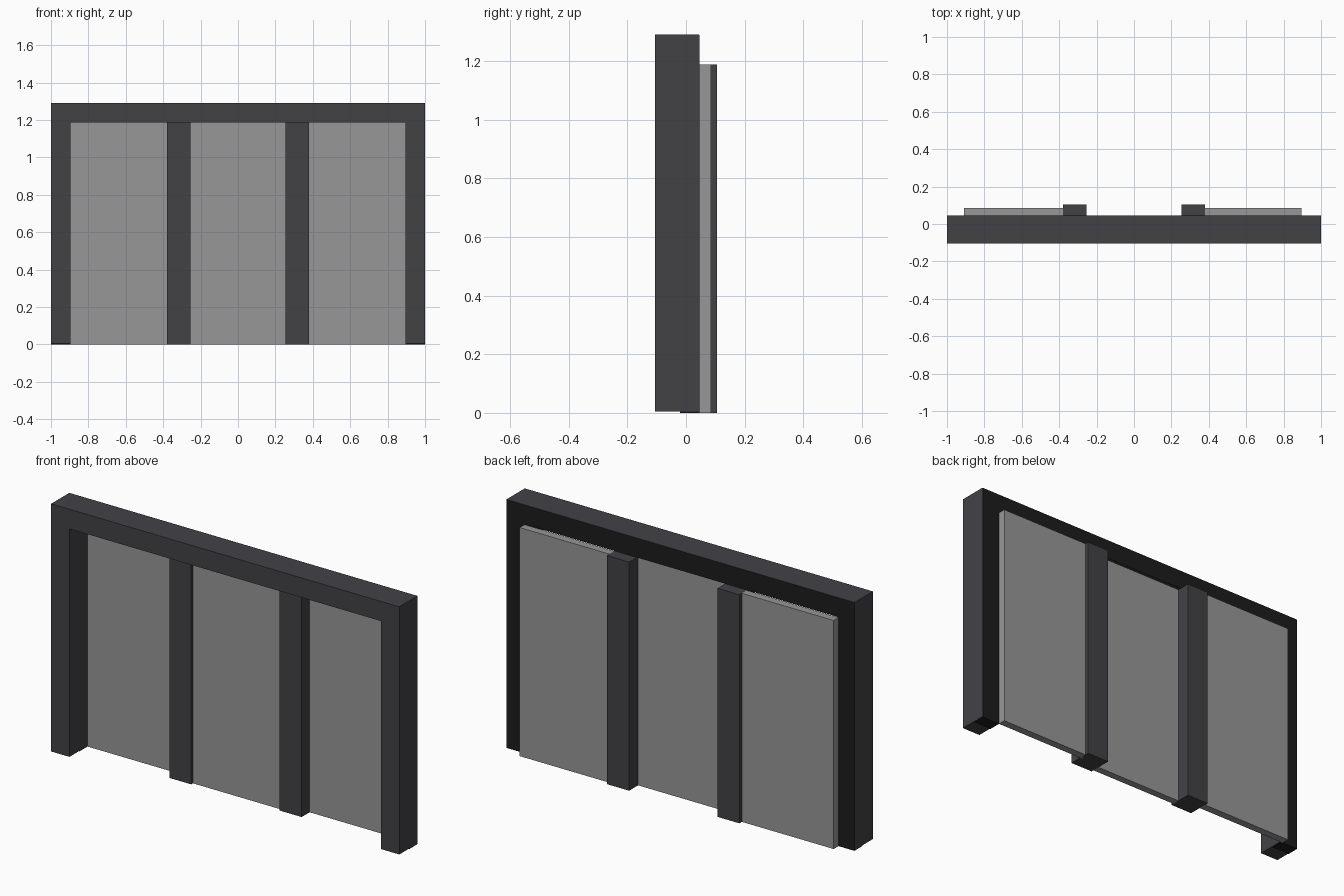
import bpy, bmesh

if "Cube" in bpy.data.objects:
    bpy.data.objects.remove(bpy.data.objects["Cube"])


def material(name, rgb):
    m = bpy.data.materials.new(name)
    m.diffuse_color = (*rgb, 1.0)
    m.use_nodes = True
    m.node_tree.nodes["Principled BSDF"].inputs["Base Color"].default_value = m.diffuse_color
    return m


FRAME = material("dark grey metal", (0.055, 0.054, 0.062))
SEAL = material("black rubber", (0.012, 0.012, 0.012))
PANEL = material("grey panel", (0.31, 0.31, 0.31))


def finish(name, bm, mat):
    bmesh.ops.recalc_face_normals(bm, faces=bm.faces)
    mesh = bpy.data.meshes.new(name)
    bm.to_mesh(mesh)
    bm.free()
    mesh.materials.append(mat)
    ob = bpy.data.objects.new(name, mesh)
    bpy.context.collection.objects.link(ob)
    return ob


def prism(name, profile, y0, y1, mat):
    """Extrude an (x, z) outline from y0 to y1."""
    bm = bmesh.new()
    face = bm.faces.new([bm.verts.new((x, y0, z)) for x, z in profile])
    res = bmesh.ops.extrude_face_region(bm, geom=[face])
    verts = [g for g in res["geom"] if isinstance(g, bmesh.types.BMVert)]
    bmesh.ops.translate(bm, verts=verts, vec=(0, y1 - y0, 0))
    return finish(name, bm, mat)


def portal(w, h, iw, ih, z0):
    return [(-w, z0), (-w, h), (w, h), (w, z0),
            (iw, z0), (iw, ih), (-iw, ih), (-iw, z0)]


def box(name, x0, x1, y0, y1, z0, z1, mat):
    return prism(name, [(x0, z0), (x1, z0), (x1, z1), (x0, z1)], y0, y1, mat)


# Outer door frame, with a black lining showing at the back
prism("outer_frame", portal(1.0, 1.29, 0.895, 1.188, 0.004), -0.105, 0.044, FRAME)
prism("back_lining", portal(0.999, 1.289, 0.896, 1.189, 0.0), -0.02, 0.0455, SEAL)

# Upright posts between the panels
for side, x0, x1 in (("left", -0.38, -0.255), ("right", 0.253, 0.38)):
    box(side + "_post", x0, x1, -0.02, 0.105, 0.0, 1.187, FRAME)

# Three panels, the middle one set further forward
box("left_panel", -0.908, -0.37, 0.045, 0.085, 0.0, 1.187, PANEL)
box("right_panel", 0.37, 0.896, 0.045, 0.085, 0.0, 1.187, PANEL)
box("middle_panel", -0.26, 0.26, -0.006, 0.032, 0.0, 1.187, PANEL)
